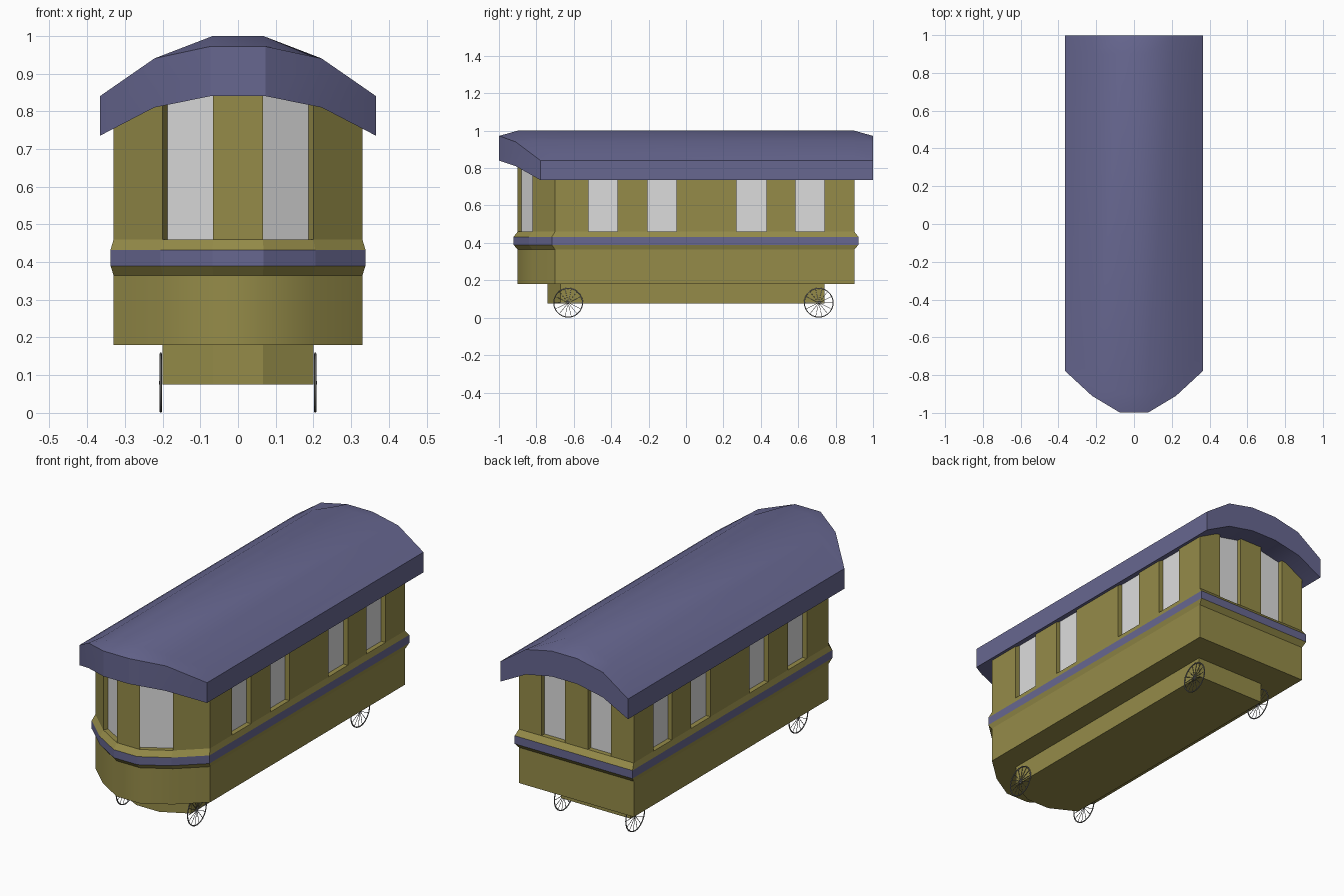
import bpy
import math
from mathutils import Vector

if "Cube" in bpy.data.objects:
    bpy.data.objects.remove(bpy.data.objects["Cube"], do_unlink=True)


def material(name, rgb):
    mat = bpy.data.materials.new(name)
    mat.use_nodes = True
    color = (*rgb, 1.0)
    mat.diffuse_color = color
    mat.node_tree.nodes["Principled BSDF"].inputs["Base Color"].default_value = color
    return mat


OLIVE = material("olive_paint", (0.30, 0.26, 0.066))
BLUE = material("slate_blue_paint", (0.135, 0.135, 0.28))
GLASS = material("pale_window", (0.72, 0.72, 0.72))
IRON = material("grey_iron", (0.2, 0.2, 0.2))


def mesh_object(name, verts, faces, mats, indices=None, smooth=None):
    mesh = bpy.data.meshes.new(name)
    mesh.from_pydata(verts, [], faces)
    for mat in mats:
        mesh.materials.append(mat)
    if indices:
        mesh.polygons.foreach_set("material_index", indices)
    obj = bpy.data.objects.new(name, mesh)
    bpy.context.collection.objects.link(obj)
    if smooth:
        bpy.ops.object.select_all(action="DESELECT")
        obj.select_set(True)
        bpy.context.view_layer.objects.active = obj
        bpy.ops.object.shade_smooth_by_angle(angle=math.radians(smooth))
    return obj


def loft(name, outline, rings, mats, band_mats=None, smooth=None):
    """Stack scaled copies of a plan outline; rings are (scale, z)."""
    n = len(outline)
    verts = [(x * s, y * s, z) for s, z in rings for x, y in outline]
    faces, indices = [list(range(n))[::-1]], [0]
    for k in range(len(rings) - 1):
        for i in range(n):
            j = (i + 1) % n
            faces.append([k * n + i, k * n + j, (k + 1) * n + j, (k + 1) * n + i])
            indices.append(band_mats[k] if band_mats else 0)
    top = (len(rings) - 1) * n
    faces.append(list(range(top, top + n)))
    indices.append(0)
    return mesh_object(name, verts, faces, mats, indices, smooth)


# Plan of the carriage: faceted bow at the front, square at the back
COLUMNS = [(0.066, -0.9), (0.2, -0.82), (0.33, -0.7)]
BACK = 0.9
bow = [(-x, y) for x, y in reversed(COLUMNS)] + COLUMNS
plan = bow + [(0.33, BACK), (-0.33, BACK)]

loft("lower_body", plan, [(1, 0.18), (1, 0.37)], [OLIVE], smooth=35)
loft("belt_rail", plan, [(1, 0.365), (1.025, 0.39), (1.025, 0.432), (1, 0.46)],
     [OLIVE, BLUE], band_mats=[0, 1, 0])

# Underframe
frame = [(-0.2, -0.67), (-0.066, -0.74), (0.066, -0.74), (0.2, -0.67),
         (0.2, 0.74), (-0.2, 0.74)]
loft("underframe", frame, [(1, 0.075), (1, 0.185)], [OLIVE])

# Roof: one yz section per column, joined across the width
FLARE = 1.11
TOP, RIM, EAVE = (1.0, 0.945, 0.865), (0.972, 0.94, 0.84), (0.84, 0.81, 0.735)


def roof_section(k, side):
    x, front = COLUMNS[k]
    ox = side * x * FLARE
    f, b = front * FLARE, BACK * FLARE
    return [(ox, f, EAVE[k]), (ox, f, RIM[k]), (side * x, front, TOP[k]),
            (side * x, BACK, TOP[k]), (ox, b, RIM[k]), (ox, b, EAVE[k])]


sections = [roof_section(k, -1) for k in (2, 1, 0)] + [roof_section(k, 1) for k in (0, 1, 2)]
roof_verts = [v for s in sections for v in s]
roof_faces = []
for c in range(len(sections) - 1):
    for i in range(6):
        j = (i + 1) % 6
        roof_faces.append([c * 6 + i, (c + 1) * 6 + i, (c + 1) * 6 + j, c * 6 + j])
last = 6 * (len(sections) - 1)
for quad in ([0, 1, 4, 5], [1, 2, 3, 4]):
    roof_faces.append(quad)
    roof_faces.append([last + i for i in reversed(quad)])
mesh_object("roof", roof_verts, roof_faces, [BLUE], smooth=30)


def ceiling(x):
    """Height of the roof underside at a given x."""
    xs = [c[0] * FLARE for c in COLUMNS]
    x = abs(x)
    if x <= xs[0]:
        return EAVE[0]
    k = 0 if x < xs[1] else 1
    t = (x - xs[k]) / (xs[k + 1] - xs[k])
    return EAVE[k] + t * (EAVE[k + 1] - EAVE[k])


# Upper walls: the outline steps inward at each window
WINDOWS = [(-0.52, -0.365), (-0.205, -0.05), (0.27, 0.43), (0.585, 0.74)]
path = [(x, y, i in (1, 3)) for i, (x, y) in enumerate(bow)]
for a, b in WINDOWS:
    path += [(0.33, a, True), (0.33, b, False)]
path += [(0.33, BACK, False), (0.2, BACK, True), (0.066, BACK, False),
         (-0.066, BACK, True), (-0.2, BACK, False), (-0.33, BACK, False)]
for a, b in reversed(WINDOWS):
    path += [(-0.33, b, True), (-0.33, a, False)]

RECESS = 0.025
wall, panes = [], set()
for i, (x, y, window) in enumerate(path):
    a = Vector((x, y))
    wall.append(a)
    if window:
        b = Vector(path[(i + 1) % len(path)][:2])
        d = (b - a).normalized()
        inward = Vector((-d.y, d.x)) * RECESS
        panes.add(len(wall))
        wall += [a + inward, b + inward]
n = len(wall)
wall_verts = [(p.x, p.y, 0.455) for p in wall] + [(p.x, p.y, ceiling(p.x) + 0.006) for p in wall]
wall_faces = [[i, (i + 1) % n, n + (i + 1) % n, n + i] for i in range(n)]
mesh_object("upper_walls", wall_verts, wall_faces, [OLIVE, GLASS],
            [1 if i in panes else 0 for i in range(n)])

# Spoked wheels: bevelled wire converted to a mesh
RADIUS, SPOKES = 0.077, 14
wire = bpy.data.curves.new("wheel_wire", "CURVE")
wire.dimensions = "3D"
wire.bevel_depth = 0.003
wire.bevel_resolution = 1


def wire_spline(points, thickness, closed):
    spline = wire.splines.new("POLY")
    spline.points.add(len(points) - 1)
    for p, co in zip(spline.points, points):
        p.co = (*co, 1)
        p.radius = thickness
    spline.use_cyclic_u = closed


def on_circle(r, i, count):
    a = 2 * math.pi * i / count
    return (0, r * math.cos(a), r * math.sin(a))


wire_spline([on_circle(RADIUS, i, 28) for i in range(28)], 1, True)
wire_spline([(-0.004, 0, 0), (0.004, 0, 0)], 2, False)
for i in range(SPOKES):
    wire_spline([(0, 0, 0), on_circle(RADIUS, i, SPOKES)], 0.45, False)

wheel = bpy.data.objects.new("wheel_front_right", wire)
bpy.context.collection.objects.link(wheel)
bpy.ops.object.select_all(action="DESELECT")
wheel.select_set(True)
bpy.context.view_layer.objects.active = wheel
bpy.ops.object.convert(target="MESH")
wheel = bpy.context.view_layer.objects.active
wheel.data.materials.clear()
wheel.data.materials.append(IRON)

for end, y in (("front", -0.63), ("back", 0.71)):
    for side, x in (("right", -0.205), ("left", 0.205)):
        name = f"wheel_{end}_{side}"
        obj = wheel
        if name != wheel.name:
            obj = bpy.data.objects.new(name, wheel.data)
            bpy.context.collection.objects.link(obj)
        obj.location = (x, y, RADIUS + 0.003)
